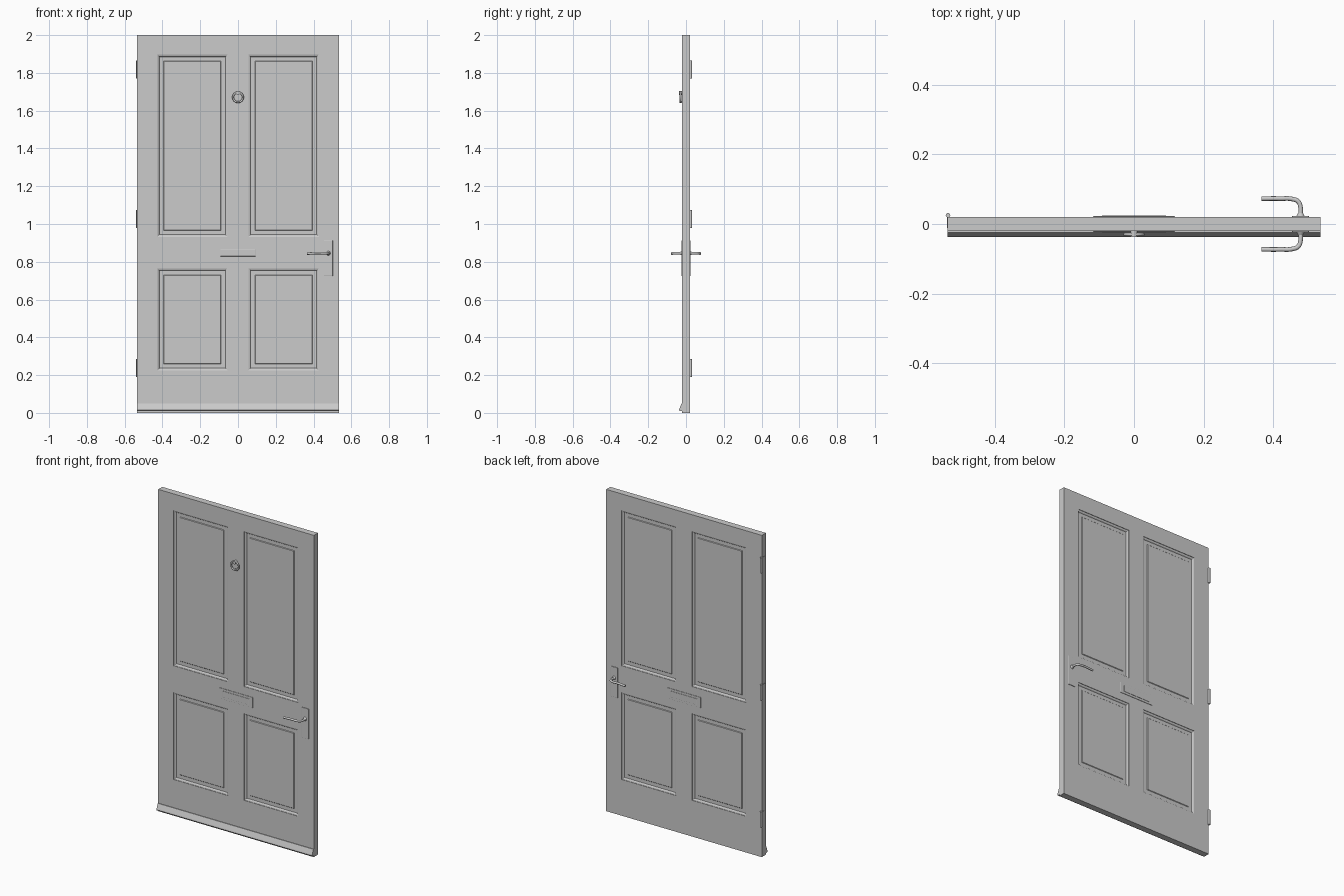
import bpy, bmesh
from math import radians, pi

if "Cube" in bpy.data.objects:
    bpy.data.objects.remove(bpy.data.objects["Cube"])

T = 0.02   # half thickness of the door leaf


def add_mesh(name, bm, smooth=False):
    bmesh.ops.recalc_face_normals(bm, faces=bm.faces)
    me = bpy.data.meshes.new(name)
    bm.to_mesh(me)
    bm.free()
    ob = bpy.data.objects.new(name, me)
    bpy.context.collection.objects.link(ob)
    if smooth:
        shade(ob)
    return ob


def shade(ob):
    bpy.ops.object.select_all(action='DESELECT')
    ob.select_set(True)
    bpy.context.view_layer.objects.active = ob
    bpy.ops.object.shade_smooth_by_angle(angle=radians(35))


def box(name, x, y, z, bevel=0):
    bm = bmesh.new()
    bmesh.ops.create_cube(bm, size=1)
    for v in bm.verts:
        for i, (a, b) in enumerate((x, y, z)):
            v.co[i] = (a + b) / 2 + v.co[i] * (b - a)
    ob = add_mesh(name, bm)
    if bevel:
        m = ob.modifiers.new("bevel", 'BEVEL')
        m.width, m.segments = bevel, 2
    return ob


def cylinder(name, loc, r, depth, rot=(0, 0, 0), r2=None):
    bpy.ops.mesh.primitive_cone_add(vertices=24, radius1=r, radius2=r if r2 is None else r2,
                                    depth=depth, location=loc, rotation=rot)
    ob = bpy.context.object
    ob.name = name
    shade(ob)
    return ob


def panel(name, x0, x1, z0, z1):
    # moulded edge stepping down to a groove, then up to a raised field, on both faces
    steps = [(0, .017), (.008, .014), (.012, .009), (.034, .009), (.037, .012)]
    rings = [(d, -y) for d, y in reversed(steps)] + steps
    bm = bmesh.new()
    loops = [[bm.verts.new(p) for p in ((x0 + d, y, z0 + d), (x1 - d, y, z0 + d),
                                        (x1 - d, y, z1 - d), (x0 + d, y, z1 - d))]
             for d, y in rings]
    for a, b in zip(loops, loops[1:]):
        for i in range(4):
            j = (i + 1) % 4
            bm.faces.new((a[i], a[j], b[j], b[i]))
    bm.faces.new(loops[0])
    bm.faces.new(loops[-1])
    add_mesh(name, bm)


# Frame: stiles, rails and muntins
box("stile_left", (-.535, -.428), (-T, T), (0, 2))
box("stile_right", (.428, .535), (-T, T), (0, 2))
for name, z in (("top_rail", (1.897, 2)), ("lock_rail", (.765, .932)), ("bottom_rail", (0, .225))):
    box(name, (-.428, .428), (-T, T), z)

# Panels and muntins, upper and lower
for level, z0, z1 in (("upper", .932, 1.897), ("lower", .225, .765)):
    box(level + "_muntin", (-.055, .055), (-T, T), (z0, z1))
    panel(level + "_panel_left", -.428, -.055, z0, z1)
    panel(level + "_panel_right", .055, .428, z0, z1)

# Weather bar along the bottom of the front
profile = [(-T, .05), (-.024, .05), (-.035, .022), (-.037, .015), (-.034, .010), (-T, .010)]
bm = bmesh.new()
ends = [[bm.verts.new((x, y, z)) for y, z in profile] for x in (-.535, .535)]
for i in range(len(profile)):
    j = (i + 1) % len(profile)
    bm.faces.new((ends[0][i], ends[0][j], ends[1][j], ends[1][i]))
for e in ends:
    bm.faces.new(e)
add_mesh("weather_bar", bm)

# Hinges on the left edge, knuckle at the back
for i, z in enumerate((.237, 1.026, 1.817)):
    box(f"hinge_leaf_{i}", (-.537, -.53), (-.012, .024), (z - .045, z + .045))
    cylinder(f"hinge_knuckle_{i}", (-.534, .025, z), .0065, .096)

# Lever handles and letter plates on both faces
for side, s in (("front", -1), ("back", 1)):
    def ys(a, b):
        return tuple(sorted((s * a, s * b)))

    box(f"handle_plate_{side}", (.454, .502), ys(T - .002, .0235), (.725, .912), .0015)
    cylinder(f"handle_collar_{side}", (.478, s * .027, .845), .012, .010,
             (-s * pi / 2, 0, 0), .007)
    cu = bpy.data.curves.new(f"handle_lever_{side}", 'CURVE')
    cu.dimensions = '3D'
    cu.bevel_depth, cu.bevel_resolution, cu.use_fill_caps = .0065, 4, True
    path = [(.478, .022, .845), (.478, .048, .845), (.472, .064, .845), (.455, .0715, .845),
            (.42, .073, .846), (.366, .073, .843)]
    sp = cu.splines.new('BEZIER')
    sp.bezier_points.add(len(path) - 1)
    for p, (x, y, z) in zip(sp.bezier_points, path):
        p.co = (x, s * y, z)
        p.handle_left_type = p.handle_right_type = 'AUTO'
    ob = bpy.data.objects.new(cu.name, cu)
    bpy.context.collection.objects.link(ob)
    bpy.ops.object.select_all(action='DESELECT')
    ob.select_set(True)
    bpy.context.view_layer.objects.active = ob
    bpy.ops.object.convert(target='MESH')
    shade(bpy.context.object)

    box(f"letter_plate_{side}", (-.117, .117), ys(T - .002, .0225), (.815, .881), .001)
    box(f"letter_flap_{side}", (-.092, .092), ys(.021, .0245), (.829, .867), .001)

# Ring knocker on the upper muntin
cylinder("knocker_boss", (0, -.028, 1.693), .010, .018, (pi / 2, 0, 0))
cylinder("knocker_striker", (0, -.023, 1.646), .006, .010, (pi / 2, 0, 0))
bpy.ops.mesh.primitive_torus_add(major_radius=.026, minor_radius=.005, major_segments=40,
                                 minor_segments=12, location=(0, -.030, 1.671),
                                 rotation=(pi / 2, 0, 0))
bpy.context.object.name = "knocker_ring"
shade(bpy.context.object)
